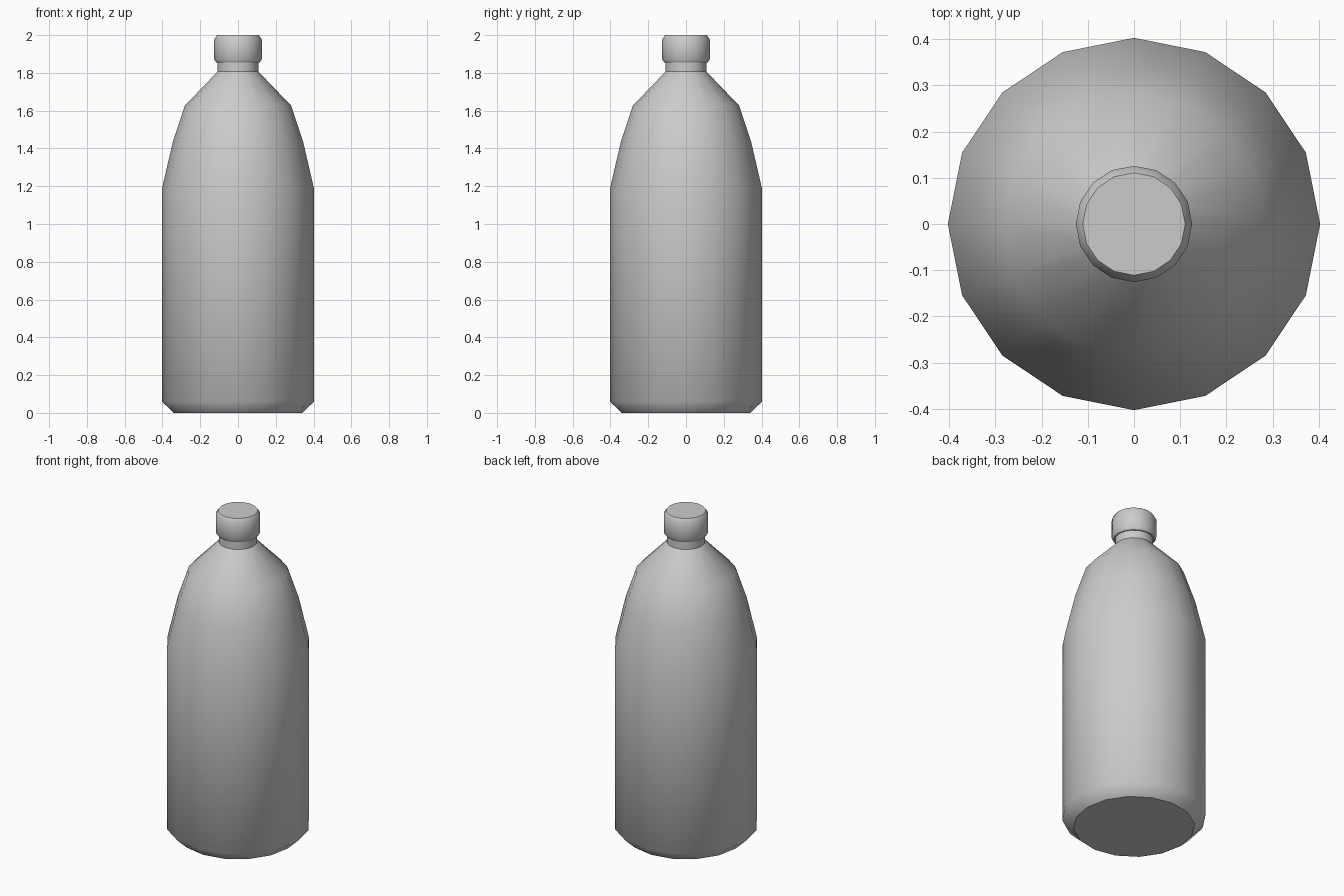
import bpy, bmesh
from math import cos, sin, tau

if "Cube" in bpy.data.objects:
    bpy.data.objects.remove(bpy.data.objects["Cube"])

SIDES = 16


def lathe(name, profile, sharp_rings):
    """Spin (radius, z) points round z, close both ends, crease chosen rings."""
    bm = bmesh.new()
    rings = [[bm.verts.new((r * cos(tau * i / SIDES), r * sin(tau * i / SIDES), z))
              for i in range(SIDES)] for r, z in profile]
    for low, high in zip(rings, rings[1:]):
        for i in range(SIDES):
            j = (i + 1) % SIDES
            bm.faces.new((low[i], low[j], high[j], high[i])).smooth = True
    bm.faces.new(rings[0][::-1])
    bm.faces.new(rings[-1])
    for k in sharp_rings:
        for i in range(SIDES):
            bm.edges.get((rings[k][i], rings[k][(i + 1) % SIDES])).smooth = False
    mesh = bpy.data.meshes.new(name)
    bm.to_mesh(mesh)
    bm.free()
    obj = bpy.data.objects.new(name, mesh)
    bpy.context.collection.objects.link(obj)
    return obj


# bottle: chamfered base, straight wall, tapering shoulder, short neck
lathe("bottle_body", [(0.34, 0.0), (0.403, 0.06), (0.403, 1.185), (0.345, 1.435),
                      (0.281, 1.627), (0.108, 1.807), (0.108, 1.86)], (0, 5, 6))

# screw cap with bevelled rims
lathe("cap", [(0.115, 1.855), (0.126, 1.872), (0.126, 1.977), (0.111, 2.0)], (0, 3))
